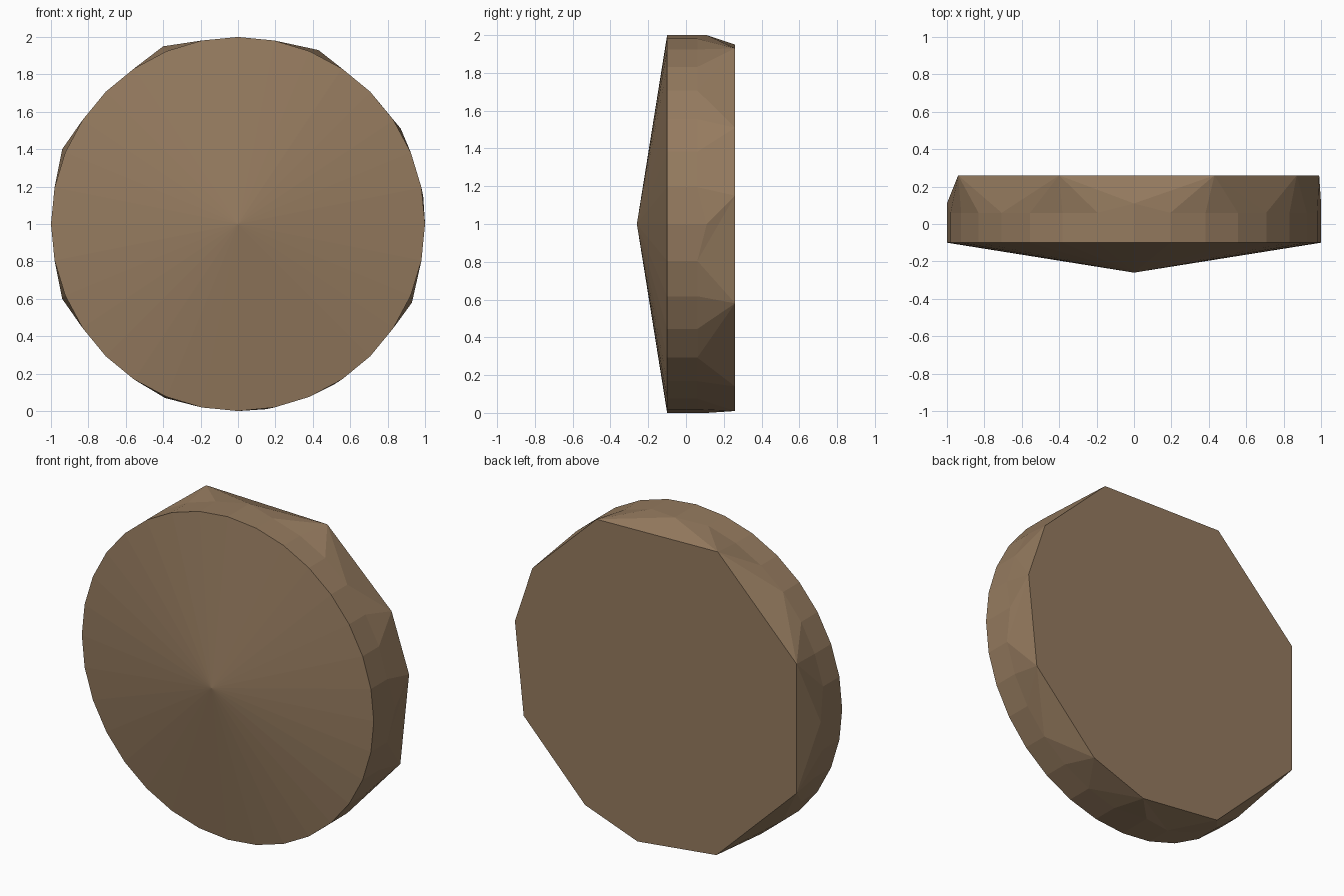
import bpy, bmesh, math

if "Cube" in bpy.data.objects:
    bpy.data.objects.remove(bpy.data.objects["Cube"])

SIDES = 32

# one brown for the whole stone-like disc
brown = bpy.data.materials.new("warm brown")
brown.diffuse_color = (0.30, 0.197, 0.114, 1)
brown.use_nodes = True
brown.node_tree.nodes["Principled BSDF"].inputs["Base Color"].default_value = brown.diffuse_color

# irregular back outline (x, z), clockwise seen from the front, starting top right
BACK = [(0.43, 1.93), (0.87, 1.51), (0.99, 1.15), (0.93, 0.58), (0.51, 0.14),
        (0.15, 0.01), (-0.39, 0.07), (-0.94, 0.60), (-0.94, 1.40), (-0.40, 1.95)]

bm = bmesh.new()


def ring(depth):
    """Round ring, clockwise from the top; depth gives y per index."""
    out = []
    for i in range(SIDES):
        a = 2 * math.pi * i / SIDES
        out.append(bm.verts.new((math.sin(a), depth(i), 1 + math.cos(a))))
    return out


rim = ring(lambda i: -0.10)
mid = ring(lambda i: 0.11 if i % 8 == 0 else 0.06)
apex = bm.verts.new((0, -0.26, 1))
back = [bm.verts.new((x, 0.26, z)) for x, z in BACK]

# shallow front cone and straight side wall
for i in range(SIDES):
    j = (i + 1) % SIDES
    bm.faces.new((apex, rim[i], rim[j]))
    bm.faces.new((rim[i], mid[i], mid[j], rim[j]))

# flat back
bm.faces.new(back)

# faceted transition: each back corner fans to the ring points nearest it
n = len(BACK)
angles = [math.atan2(x, z - 1) % (2 * math.pi) for x, z in BACK]
switch = []
for k in range(n):
    a, b = angles[k], angles[(k + 1) % n]
    if b < a:
        b += 2 * math.pi
    switch.append(round((a + b) / 2 / (2 * math.pi) * SIDES) % SIDES)
for k in range(n):
    i, end = switch[k - 1], switch[k]
    while i != end:
        j = (i + 1) % SIDES
        bm.faces.new((mid[i], back[k], mid[j]))
        i = j
    bm.faces.new((mid[end], back[k], back[(k + 1) % n]))

bmesh.ops.recalc_face_normals(bm, faces=bm.faces)
mesh = bpy.data.meshes.new("disc")
bm.to_mesh(mesh)
bm.free()
mesh.materials.append(brown)
disc = bpy.data.objects.new("disc", mesh)
bpy.context.collection.objects.link(disc)
